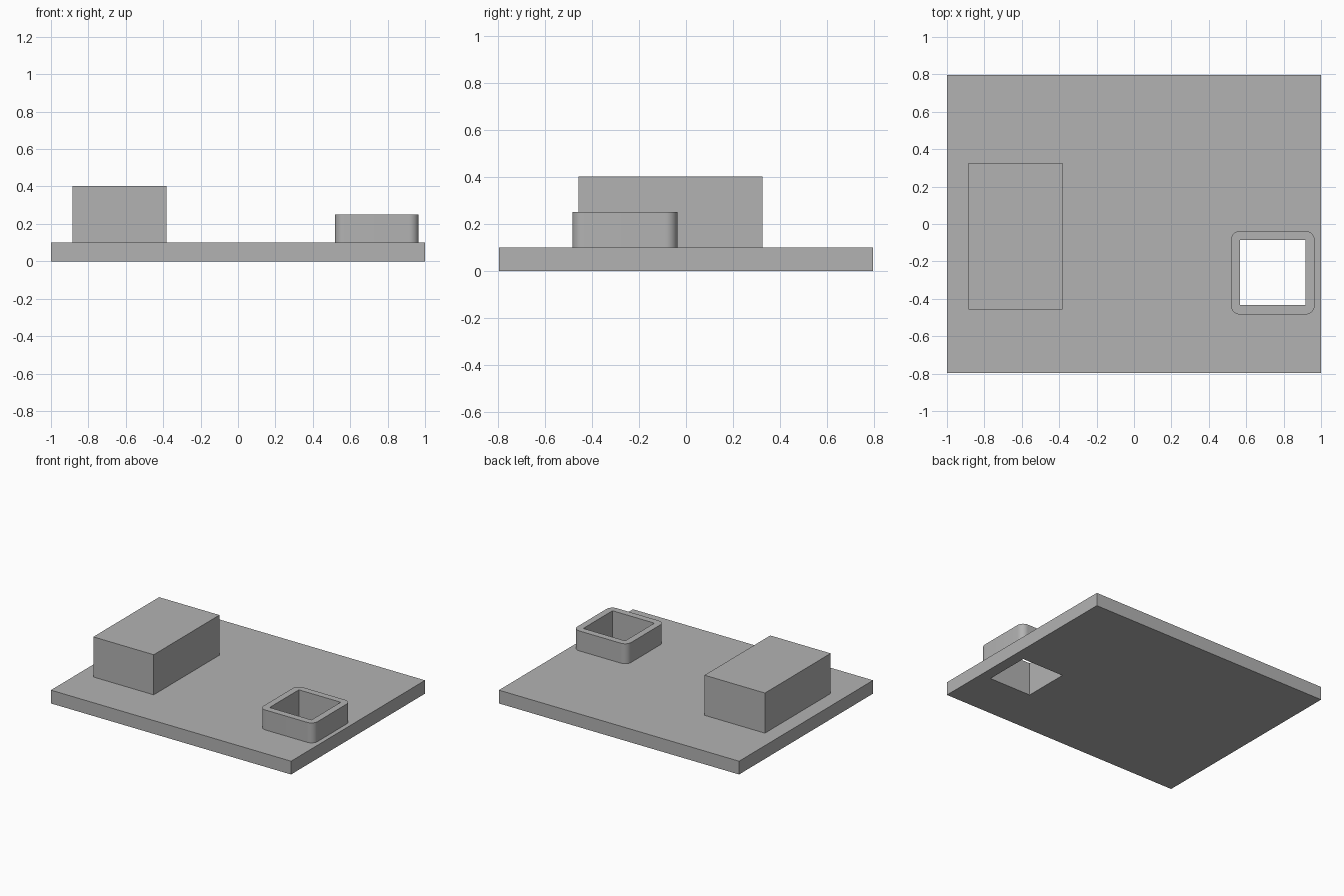
import bpy
import bmesh

if "Cube" in bpy.data.objects:
    bpy.data.objects.remove(bpy.data.objects["Cube"], do_unlink=True)

# Single plain grey for every part
GREY = (0.45, 0.45, 0.45, 1.0)
grey = bpy.data.materials.new("plain_grey")
grey.use_nodes = True
grey.diffuse_color = GREY
grey.node_tree.nodes["Principled BSDF"].inputs["Base Color"].default_value = GREY


def box(name, low, high, corner_radius=0.0):
    """Box between two corners, with optional rounded vertical edges."""
    bm = bmesh.new()
    bmesh.ops.create_cube(bm, size=1.0)
    for v in bm.verts:
        v.co = [(a + b) / 2 + c * (b - a) for a, b, c in zip(low, high, v.co)]
    if corner_radius:
        upright = [e for e in bm.edges
                   if abs(e.verts[0].co.z - e.verts[1].co.z) > 0.01]
        bmesh.ops.bevel(bm, geom=upright, offset=corner_radius, segments=10,
                        profile=0.5, affect='EDGES')
    mesh = bpy.data.meshes.new(name)
    bm.to_mesh(mesh)
    bm.free()
    mesh.materials.append(grey)
    obj = bpy.data.objects.new(name, mesh)
    bpy.context.collection.objects.link(obj)
    return obj


# Main parts
PLATE_TOP = 0.1
base_plate = box("base_plate", (-1, -0.797, 0), (1, 0.797, PLATE_TOP))
block = box("raised_block", (-0.885, -0.457, PLATE_TOP), (-0.382, 0.325, 0.402))
collar = box("square_collar", (0.518, -0.484, PLATE_TOP), (0.966, -0.037, 0.25), 0.05)

# Square opening through the collar and the plate
cutter = box("opening_cutter", (0.567, -0.434, -0.2), (0.916, -0.086, 0.5))
cutter.hide_render = True
cutter.hide_set(True)
for obj in (base_plate, collar):
    cut = obj.modifiers.new("opening", 'BOOLEAN')
    cut.operation = 'DIFFERENCE'
    cut.solver = 'EXACT'
    cut.object = cutter

# Smooth the collar corners, keeping its rims sharp
bpy.ops.object.select_all(action='DESELECT')
collar.select_set(True)
bpy.context.view_layer.objects.active = collar
bpy.ops.object.modifier_apply(modifier="opening")
bpy.ops.object.shade_smooth_by_angle()
